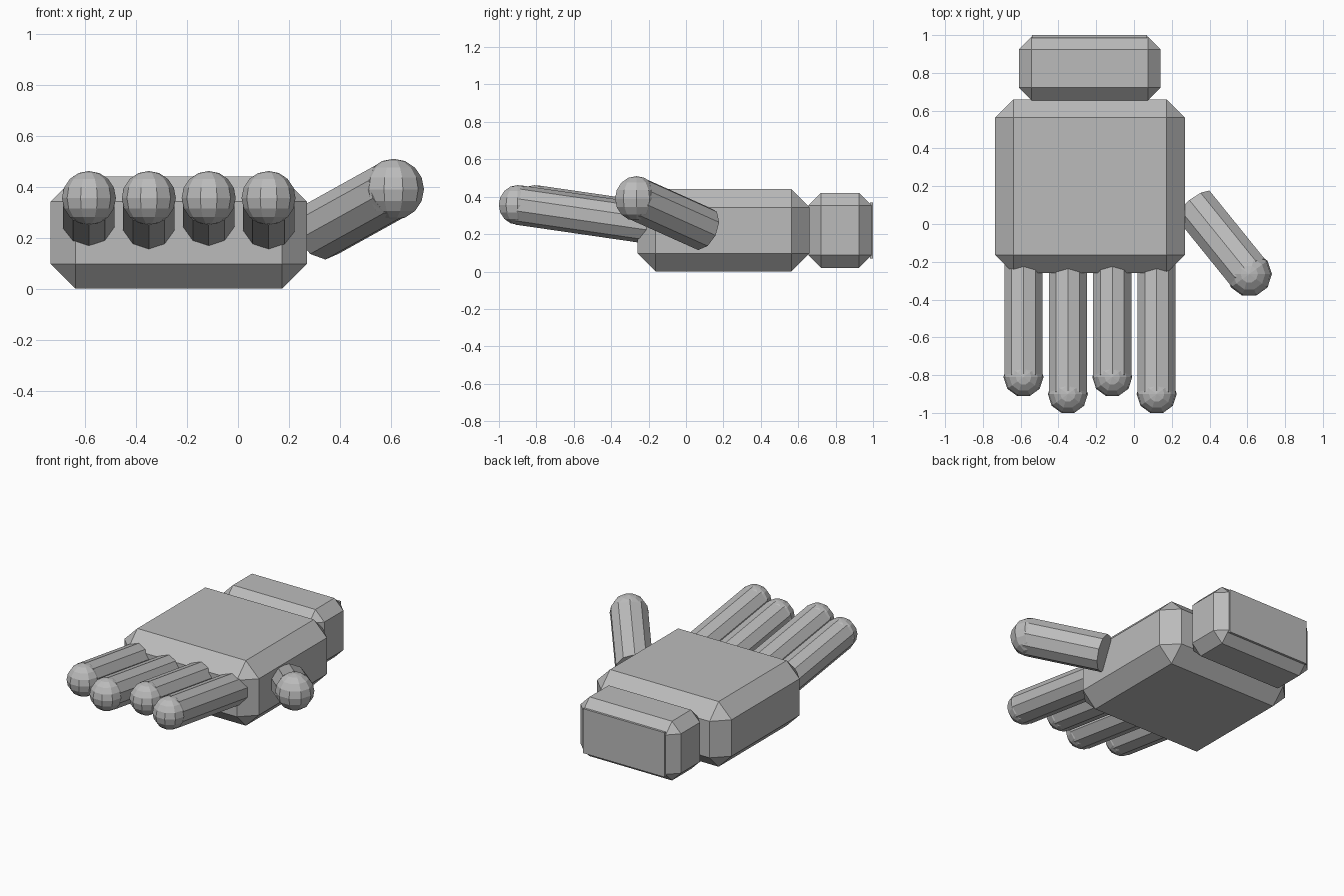
import bpy, bmesh
from mathutils import Vector, Matrix

if "Cube" in bpy.data.objects:
    bpy.data.objects.remove(bpy.data.objects["Cube"], do_unlink=True)

grey = bpy.data.materials.new("plain_grey")
grey.use_nodes = True
grey.diffuse_color = (0.5, 0.5, 0.5, 1)
grey.node_tree.nodes["Principled BSDF"].inputs["Base Color"].default_value = (0.5, 0.5, 0.5, 1)


def finish(bm, name):
    mesh = bpy.data.meshes.new(name)
    bm.to_mesh(mesh)
    bm.free()
    mesh.materials.append(grey)
    obj = bpy.data.objects.new(name, mesh)
    bpy.context.collection.objects.link(obj)
    return obj


def block(name, low, high, chamfer=0):
    """Box between two corners with flat chamfered edges."""
    low, high = Vector(low), Vector(high)
    bm = bmesh.new()
    bmesh.ops.create_cube(bm, size=1)
    bmesh.ops.scale(bm, vec=high - low, verts=bm.verts)
    bmesh.ops.translate(bm, vec=(low + high) / 2, verts=bm.verts)
    if chamfer:
        bmesh.ops.bevel(bm, geom=bm.edges[:], offset=chamfer, segments=1,
                        profile=0.5, affect='EDGES')
    return finish(bm, name)


def digit(name, base, tip, radius):
    """Ten-sided rod with a faceted ball at its tip."""
    base, tip = Vector(base), Vector(tip)
    axis = tip - base
    place = Matrix.Translation((base + tip) / 2) @ axis.to_track_quat('Z', 'Y').to_matrix().to_4x4()
    bm = bmesh.new()
    bmesh.ops.create_cone(bm, cap_ends=True, segments=10, radius1=radius,
                          radius2=radius, depth=axis.length, matrix=place)
    turn = Matrix.Translation(tip) @ Matrix.Rotation(1.5708, 4, 'Z')
    bmesh.ops.create_uvsphere(bm, u_segments=10, v_segments=8, radius=radius, matrix=turn)
    return finish(bm, name)


# Palm, wrist and the thin plate closing the wrist
block("palm", (-0.735, -0.26, 0), (0.27, 0.66, 0.44), 0.097)
block("wrist", (-0.61, 0.655, 0.02), (0.14, 0.992, 0.42), 0.067)
block("wrist_end_plate", (-0.54, 0.985, 0.07), (0.07, 1.0, 0.37))

# Four fingers, alternately set back, rising toward their tips
names = ("little", "ring", "middle", "index")
for i, name in enumerate(names):
    x = -0.585 + 0.235 * i
    y = -0.81 if i % 2 == 0 else -0.9
    digit(name + "_finger", (x, y + 0.75, 0.247), (x, y, 0.356), 0.106)

# Thumb
digit("thumb", (0.318, 0.096, 0.228), (0.61, -0.265, 0.39), 0.12)
